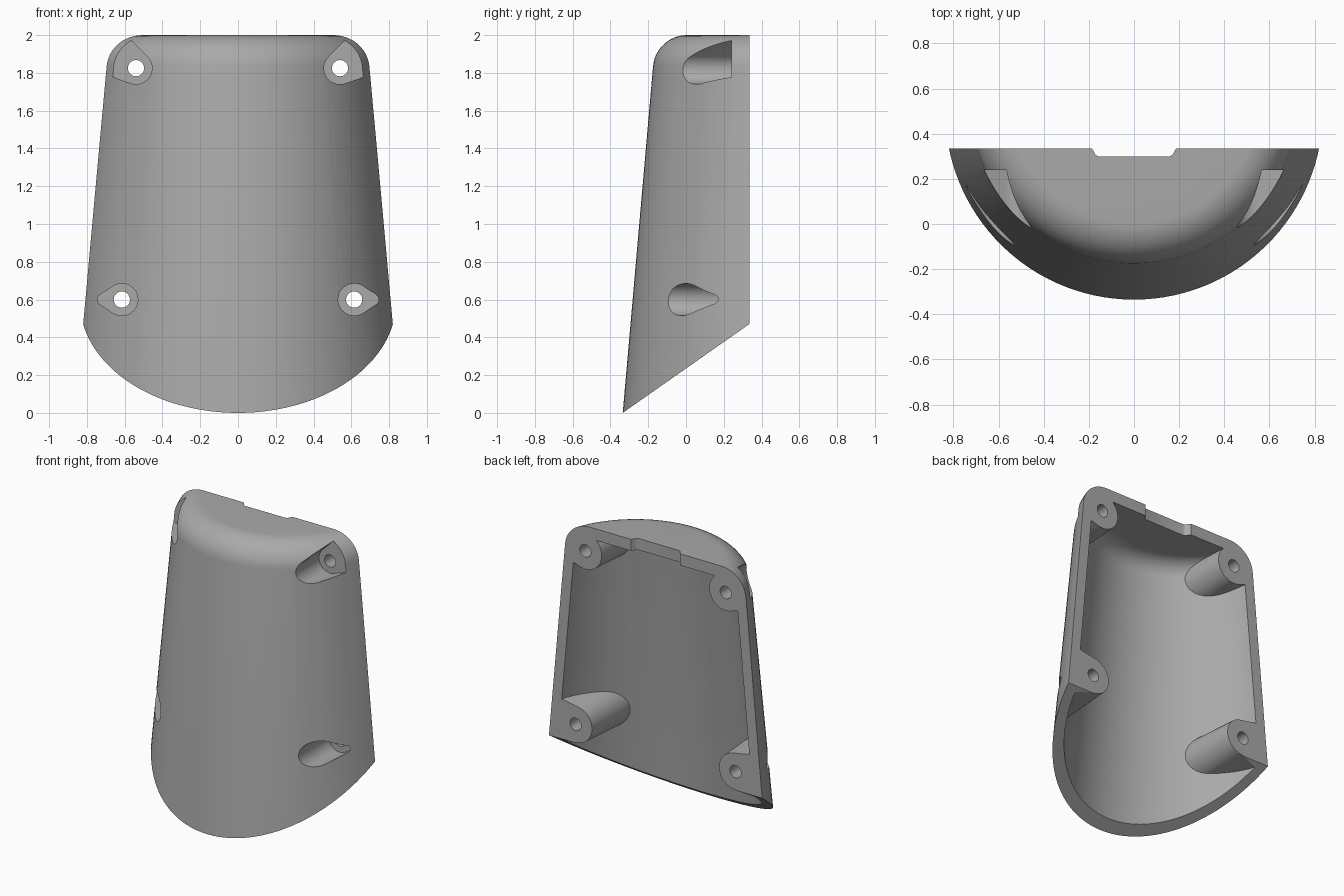
import bpy, bmesh, math
from mathutils import Vector

if "Cube" in bpy.data.objects:
    bpy.data.objects.remove(bpy.data.objects["Cube"])

AXIS_Y = 0.555      # centre line of the tapered body
BACK = 0.335        # flat mounting face
R0, SLOPE = 0.89, 0.0875

grey = bpy.data.materials.new("grey plastic")
grey.diffuse_color = (0.4, 0.4, 0.4, 1)
grey.use_nodes = True
grey.node_tree.nodes["Principled BSDF"].inputs["Base Color"].default_value = grey.diffuse_color


def make_object(name, bm):
    bmesh.ops.recalc_face_normals(bm, faces=bm.faces[:])
    mesh = bpy.data.meshes.new(name)
    bm.to_mesh(mesh)
    bm.free()
    mesh.materials.append(grey)
    ob = bpy.data.objects.new(name, mesh)
    bpy.context.collection.objects.link(ob)
    return ob


def loft(bm, rings):
    """Closed solid through equal-length rings of points."""
    rows = [[bm.verts.new(p) for p in ring] for ring in rings]
    n = len(rows[0])
    for a, b in zip(rows, rows[1:]):
        for i in range(n):
            j = (i + 1) % n
            bm.faces.new((a[i], a[j], b[j], b[i]))
    bm.faces.new(rows[0][::-1])
    bm.faces.new(rows[-1])


def tapered_body(inset, top, fillet, segments=128):
    """Cone with a rounded top shoulder, turned about the body axis."""
    bm = bmesh.new()
    tilt = math.atan(SLOPE)
    radius = lambda z: R0 - inset - SLOPE * z
    # fillet circle tangent to the cone side and to the flat top
    cz = top - fillet
    cr = radius(cz) - fillet / math.cos(tilt)
    profile = [(radius(-0.5), -0.5)]
    for k in range(13):
        t = tilt + (math.pi / 2 - tilt) * k / 12
        profile.append((cr + fillet * math.cos(t), cz + fillet * math.sin(t)))
    rings = []
    for r, z in profile:
        rings.append([(r * math.cos(2 * math.pi * i / segments),
                       AXIS_Y + r * math.sin(2 * math.pi * i / segments), z)
                      for i in range(segments)])
    loft(bm, rings)
    return bm


def slice_off(bm, point, normal):
    bmesh.ops.bisect_plane(bm, geom=bm.verts[:] + bm.edges[:] + bm.faces[:],
                           plane_co=point, plane_no=Vector(normal).normalized(),
                           clear_outer=True)
    bmesh.ops.holes_fill(bm, edges=[e for e in bm.edges if e.is_boundary], sides=0)


def teardrop(x, z, r1, angle, dist, r2, grow=0.0, n=24):
    """Outline wrapped round two circles."""
    b = math.acos((r1 - r2) / dist)
    pts = []
    for cx, cz, r, t0, t1 in (
            (x, z, r1 + grow, angle + b, angle + 2 * math.pi - b),
            (x + dist * math.cos(angle), z + dist * math.sin(angle), r2 + grow,
             angle - b, angle + b)):
        for i in range(n + 1):
            t = t0 + (t1 - t0) * i / n
            pts.append((cx + r * math.cos(t), cz + r * math.sin(t)))
    return pts


def prism(name, front, back, y0, y1):
    bm = bmesh.new()
    loft(bm, [[(x, y0, z) for x, z in front], [(x, y1, z) for x, z in back]])
    return make_object(name, bm)


def cut(target, cutter):
    cutter.hide_render = True
    mod = target.modifiers.new("cut", 'BOOLEAN')
    mod.operation = 'DIFFERENCE'
    mod.solver = 'EXACT'
    mod.object = cutter
    bpy.context.view_layer.objects.active = target
    bpy.ops.object.modifier_apply(modifier=mod.name)
    bpy.data.objects.remove(cutter, do_unlink=True)


# Outer body, with flat back and slanted bottom
bm = tapered_body(0.0, 2.0, 0.18)
slice_off(bm, (0, BACK, 0), (0, 1, 0))
slice_off(bm, (0, -BACK, 0), (0, 0.47, -0.67))
shell = make_object("cover_shell", bm)

# Hollow inside, leaving room for the four screw bosses
cavity = make_object("cavity", tapered_body(0.07, 1.92, 0.12))

# x, z, outward angle, boss reach and radius, recess reach and radius
screws = [(0.54, 1.825, math.radians(32), 0.20, 0.17, 0.20, 0.13),
          (0.615, 0.60, 0.0, 0.17, 0.15, 0.10, 0.03)]
cutters = []
for side in (-1, 1):
    for x, z, a, boss_d, boss_r, rec_d, rec_r in screws:
        x *= side
        a = a if side > 0 else math.pi - a
        boss = prism("screw_boss", teardrop(x, z, 0.12, a, boss_d, boss_r, 0.05),
                     teardrop(x, z, 0.12, a, boss_d, boss_r), -0.45, 0.45)
        cut(cavity, boss)
        recess = teardrop(x, z, 0.085, a, rec_d, rec_r)
        cutters.append(prism("screw_recess", recess, recess, -0.6, 0.24))
        hole = [(x + 0.043 * math.cos(math.tau * i / 32),
                 z + 0.043 * math.sin(math.tau * i / 32)) for i in range(32)]
        cutters.append(prism("screw_hole", hole, hole, 0.15, 0.5))

cut(shell, cavity)
for c in cutters:
    cut(shell, c)

# Cable notch in the top back edge, with rounded corners
half = [(0.21, 0.40), (0.195, 0.345), (0.187, 0.334), (0.18, 0.325), (0.172, 0.309),
        (0.163, 0.301), (0.15, 0.298)]
outline = half + [(-x, y) for x, y in reversed(half)]
bm = bmesh.new()
loft(bm, [[(x, y, z) for x, y in outline] for z in (1.85, 2.1)])
cut(shell, make_object("notch", bm))

# Smooth curves, crisp edges
bpy.ops.object.select_all(action='DESELECT')
shell.select_set(True)
bpy.context.view_layer.objects.active = shell
bpy.ops.object.shade_smooth_by_angle(angle=math.radians(30))
